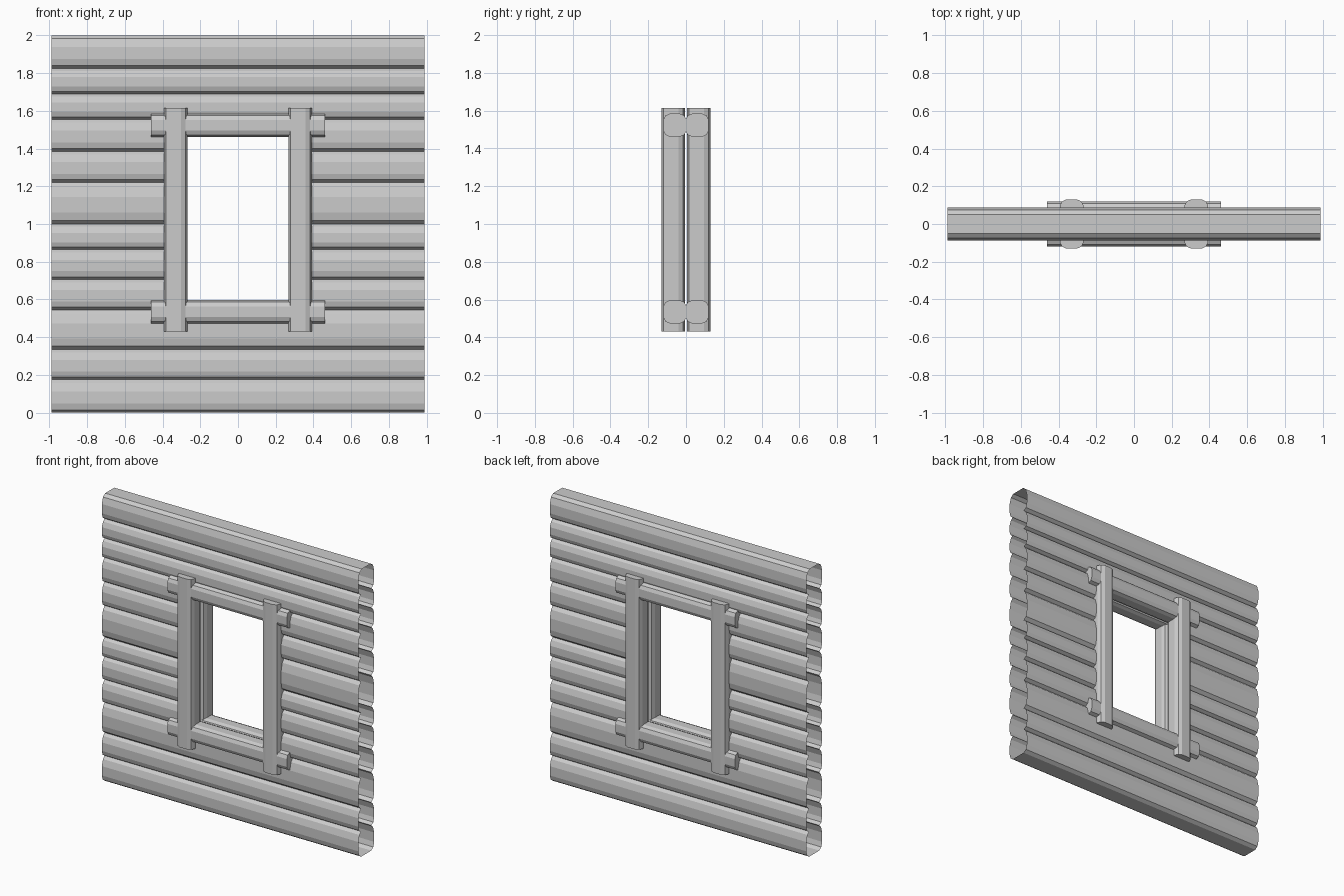
import bpy
import bmesh
from mathutils import Vector

cube = bpy.data.objects.get("Cube")
if cube:
    bpy.data.objects.remove(cube, do_unlink=True)

# One grey timber material
timber = bpy.data.materials.new("grey_timber")
timber.use_nodes = True
grey = (0.6, 0.6, 0.6, 1)
timber.diffuse_color = grey
timber.node_tree.nodes["Principled BSDF"].inputs["Base Color"].default_value = grey


def finish(bm, name):
    bmesh.ops.recalc_face_normals(bm, faces=bm.faces)
    mesh = bpy.data.meshes.new(name)
    bm.to_mesh(mesh)
    bm.free()
    mesh.materials.append(timber)
    bpy.context.collection.objects.link(bpy.data.objects.new(name, mesh))


# Log wall: an open-ended sleeve of stacked logs
SEAMS = [0, 0.175, 0.335, 0.545, 0.705, 0.865, 1.0, 1.22, 1.385, 1.555, 1.69, 1.825, 2.0]
LOG = [(0, 0.055), (0.09, 0.078), (0.28, 0.087), (0.65, 0.087), (0.9, 0.074)]
HALF_WIDTH = 0.988
HOLE_X, HOLE_LOW, HOLE_HIGH = 0.33, 0.535, 1.525

front = [(-y, low + t * (high - low))
         for low, high in zip(SEAMS, SEAMS[1:]) for t, y in LOG]
front.append((-0.05, SEAMS[-1]))
profile = front + [(-y, z) for y, z in reversed(front)]

bm = bmesh.new()
columns = [[bm.verts.new((x, y, z)) for y, z in profile]
           for x in (-HALF_WIDTH, -HOLE_X, HOLE_X, HALF_WIDTH)]
for a, b in zip(columns, columns[1:]):
    for i in range(len(profile)):
        j = (i + 1) % len(profile)
        bm.faces.new((a[i], b[i], b[j], a[j]))
bmesh.ops.recalc_face_normals(bm, faces=bm.faces)

# Window opening
for z in (HOLE_LOW, HOLE_HIGH):
    bmesh.ops.bisect_plane(bm, geom=bm.verts[:] + bm.edges[:] + bm.faces[:],
                           plane_co=(0, 0, z), plane_no=(0, 0, 1))
opening = []
for face in bm.faces:
    c = face.calc_center_median()
    if abs(c.x) < HOLE_X and HOLE_LOW < c.z < HOLE_HIGH:
        opening.append(face)
bmesh.ops.delete(bm, geom=opening, context="FACES")
finish(bm, "log_wall")


# Frame beams: rounded-square section, capped at both ends
def beam(name, start, end, side, up, half):
    start, end, side, up = map(Vector, (start, end, side, up))
    quarter = [(1, 0.45), (0.83, 0.83), (0.45, 1)]
    section = []
    for _ in range(4):
        section += quarter
        quarter = [(-v, u) for u, v in quarter]
    bm = bmesh.new()
    rings = [[bm.verts.new(p + (side * u + up * v) * half) for u, v in section]
             for p in (start, end)]
    for ring in rings:
        bm.faces.new(ring)
    n = len(section)
    for i in range(n):
        j = (i + 1) % n
        bm.faces.new((rings[0][i], rings[0][j], rings[1][j], rings[1][i]))
    finish(bm, name)


X, Y, Z = (1, 0, 0), (0, 1, 0), (0, 0, 1)
for face_name, s in (("front", -1), ("back", 1)):
    for side_name, x in (("right", -0.33), ("left", 0.33)):
        beam(f"{face_name}_{side_name}_post", (x, s * 0.067, 0.43),
             (x, s * 0.067, 1.615), X, Y, 0.063)
    for level, z in (("bottom", 0.535), ("top", 1.523)):
        beam(f"{face_name}_{level}_rail", (-0.46, s * 0.059, z),
             (0.46, s * 0.059, z), Y, Z, 0.061)
